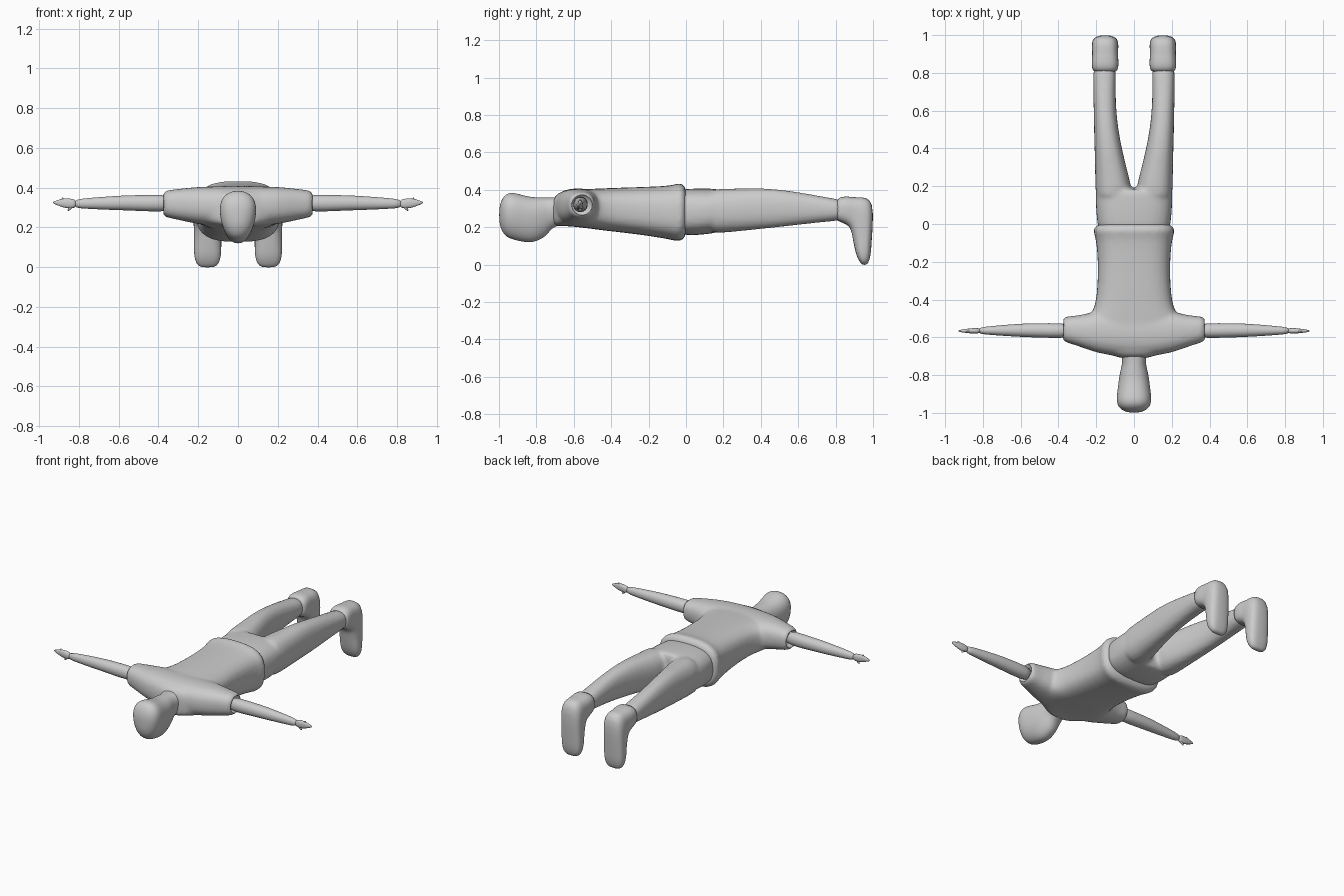
import bpy, bmesh, math
from mathutils import Vector

N = 24


def loft(bm, rings, power=2.5, taper=0.0):
    """Skin rings of (centre, U, V) with superellipse sections."""
    loops = []
    for c, u, v in rings:
        c, u, v = Vector(c), Vector(u), Vector(v)
        loop = []
        for i in range(N):
            a = 2 * math.pi * i / N
            ca, sa = math.cos(a), math.sin(a)
            s = math.copysign(abs(ca) ** (2 / power), ca)
            t = math.copysign(abs(sa) ** (2 / power), sa)
            loop.append(bm.verts.new(c + u * s * (1 + taper * t) + v * t))
        loops.append(loop)
    faces = []
    for a, b in zip(loops, loops[1:]):
        for i in range(N):
            j = (i + 1) % N
            faces.append(bm.faces.new((a[i], a[j], b[j], b[i])))
    faces.append(bm.faces.new(loops[0][::-1]))
    faces.append(bm.faces.new(loops[-1]))
    bmesh.ops.recalc_face_normals(bm, faces=faces)


def along_y(table):
    """Rows of y, x0, x1, z0, z1."""
    return [(((a + b) / 2, y, (c + d) / 2), ((b - a) / 2, 0, 0), (0, 0, (d - c) / 2))
            for y, a, b, c, d in table]


def along_x(table):
    """Rows of x, y0, y1, z0, z1."""
    return [((x, (a + b) / 2, (c + d) / 2), (0, (b - a) / 2, 0), (0, 0, (d - c) / 2))
            for x, a, b, c, d in table]


def finish(name, bm, mirror=False, fuse=0, level=1):
    me = bpy.data.meshes.new(name)
    bm.to_mesh(me)
    bm.free()
    for p in me.polygons:
        p.use_smooth = True
    ob = bpy.data.objects.new(name, me)
    bpy.context.collection.objects.link(ob)
    m = ob.modifiers.new("Subdivision", 'SUBSURF')
    m.levels = m.render_levels = level
    if mirror:
        m = ob.modifiers.new("Mirror", 'MIRROR')
        m.use_mirror_merge = False
    if fuse:
        m = ob.modifiers.new("Fuse", 'REMESH')
        m.mode, m.voxel_size, m.use_smooth_shade = 'VOXEL', fuse, True
        m = ob.modifiers.new("Soften", 'SMOOTH')
        m.factor, m.iterations = 0.5, 6
    return ob


def sym(rows):
    return along_y([(y, -r, r, a, b) for y, r, a, b in rows])


# Shirt: trunk with flared hem, fused with a shoulder yoke and sleeves
bm = bmesh.new()
loft(bm, sym([(0.005, .185, .16, .405), (-.01, .205, .14, .425), (-.035, .220, .12, .44),
              (-.06, .208, .128, .427), (-.12, .197, .14, .420), (-.25, .190, .16, .415),
              (-.38, .198, .175, .411), (-.45, .212, .183, .408), (-.50, .245, .19, .406),
              (-.58, .25, .20, .403), (-.64, .22, .205, .398), (-.68, .15, .205, .385),
              (-.715, .075, .205, .36)]), 2.9)
yoke = [(0, -.71, -.45, .20, .408), (.1, -.70, -.45, .203, .407), (.2, -.683, -.46, .215, .405),
        (.29, -.648, -.485, .235, .395), (.35, -.63, -.487, .248, .388), (.385, -.62, -.495, .255, .38)]
loft(bm, along_x([(-r[0],) + r[1:] for r in yoke[:0:-1]] + yoke), 2.5)
shirt = finish("shirt", bm, fuse=0.011)

# Hollow sleeve ends
bm = bmesh.new()
for s in (-1, 1):
    loft(bm, along_x([(s * .345, -.61, -.502, .265, .372), (s * .45, -.61, -.502, .265, .372)]), 2)
cutter = finish("sleeve_cutter", bm, level=0)
cutter.hide_render = True
cutter.hide_set(True)
b = shirt.modifiers.new("Sleeve openings", 'BOOLEAN')
b.object, b.operation, b.solver = cutter, 'DIFFERENCE', 'EXACT'

# Trousers: pelvis fused with two legs
bm = bmesh.new()
loft(bm, sym([(-.06, .185, .17, .40), (0, .195, .155, .405), (.06, .201, .157, .408),
              (.12, .204, .163, .407), (.165, .204, .17, .406), (.19, .19, .18, .40)]), 2.8)
leg = [(.1, .01, .204, .163, .407), (.2, .012, .205, .17, .406), (.3, .04, .207, .179, .408),
       (.4, .064, .209, .19, .410), (.5, .083, .212, .20, .402), (.6, .094, .214, .212, .388),
       (.7, .097, .215, .223, .370), (.78, .096, .216, .232, .355), (.85, .096, .216, .235, .345)]
for s in (-1, 1):
    loft(bm, along_y([(y, *sorted((s * a, s * b)), c, d) for y, a, b, c, d in leg]), 2.4)
finish("trousers", bm, fuse=0.011)

# Boots: cuff, heel and foot turned down to the toes
bm = bmesh.new()
X = .153
path = [((.80, .235), (.80, .35), .063), ((.825, .228), (.83, .362), .070),
        ((.855, .216), (.86, .366), .072), ((.875, .20), (.915, .358), .068),
        ((.885, .175), (.965, .362), .070), ((.890, .145), (1.0, .33), .071),
        ((.897, .11), (1.0, .22), .069), ((.903, .08), (.993, .13), .070),
        ((.912, .045), (.99, .065), .068), ((.928, .015), (.98, .02), .058),
        ((.942, -.002), (.968, -.002), .035)]
rings = []
for p, q, w in path:
    p, q = Vector((X, *p)), Vector((X, *q))
    rings.append(((p + q) / 2, (w, 0, 0), (q - p) / 2))
loft(bm, rings, 2.7)
finish("boots", bm, mirror=True)

# Arms
bm = bmesh.new()
loft(bm, along_x([(.32, -.605, -.525, .278, .366), (.45, -.603, -.525, .28, .363),
                  (.55, -.60, -.525, .285, .362), (.65, -.595, -.531, .288, .356),
                  (.75, -.588, -.540, .293, .348), (.83, -.582, -.548, .297, .34)]), 2.1)
finish("arms", bm, mirror=True)

# Hands: palm tapering to the fingertips, and a small thumb
bm = bmesh.new()
loft(bm, along_x([(.81, -.580, -.550, .298, .340), (.85, -.580, -.551, .294, .346),
                  (.88, -.578, -.554, .300, .346), (.91, -.574, -.558, .312, .336),
                  (.932, -.569, -.563, .321, .329)]), 2.2)
for x, z0, z1 in ((.855, .31, .281), (.885, .33, .351)):
    loft(bm, [((x - .02, -.566, z0), (.014, 0, 0), (0, .010, 0)),
              ((x, -.566, z1), (.006, 0, 0), (0, .005, 0))], 2)
finish("hands", bm, mirror=True)

# Head and neck, face turned to the ground
bm = bmesh.new()
loft(bm, sym([(-.62, .075, .22, .37), (-.69, .068, .21, .36), (-.725, .061, .185, .359),
              (-.75, .064, .15, .359), (-.79, .074, .128, .36), (-.83, .080, .116, .362),
              (-.88, .086, .122, .374), (-.93, .092, .134, .388), (-.965, .084, .150, .378),
              (-.988, .060, .185, .345), (-.999, .025, .23, .30)]), 2.25, taper=.18)
finish("head", bm, level=2)
